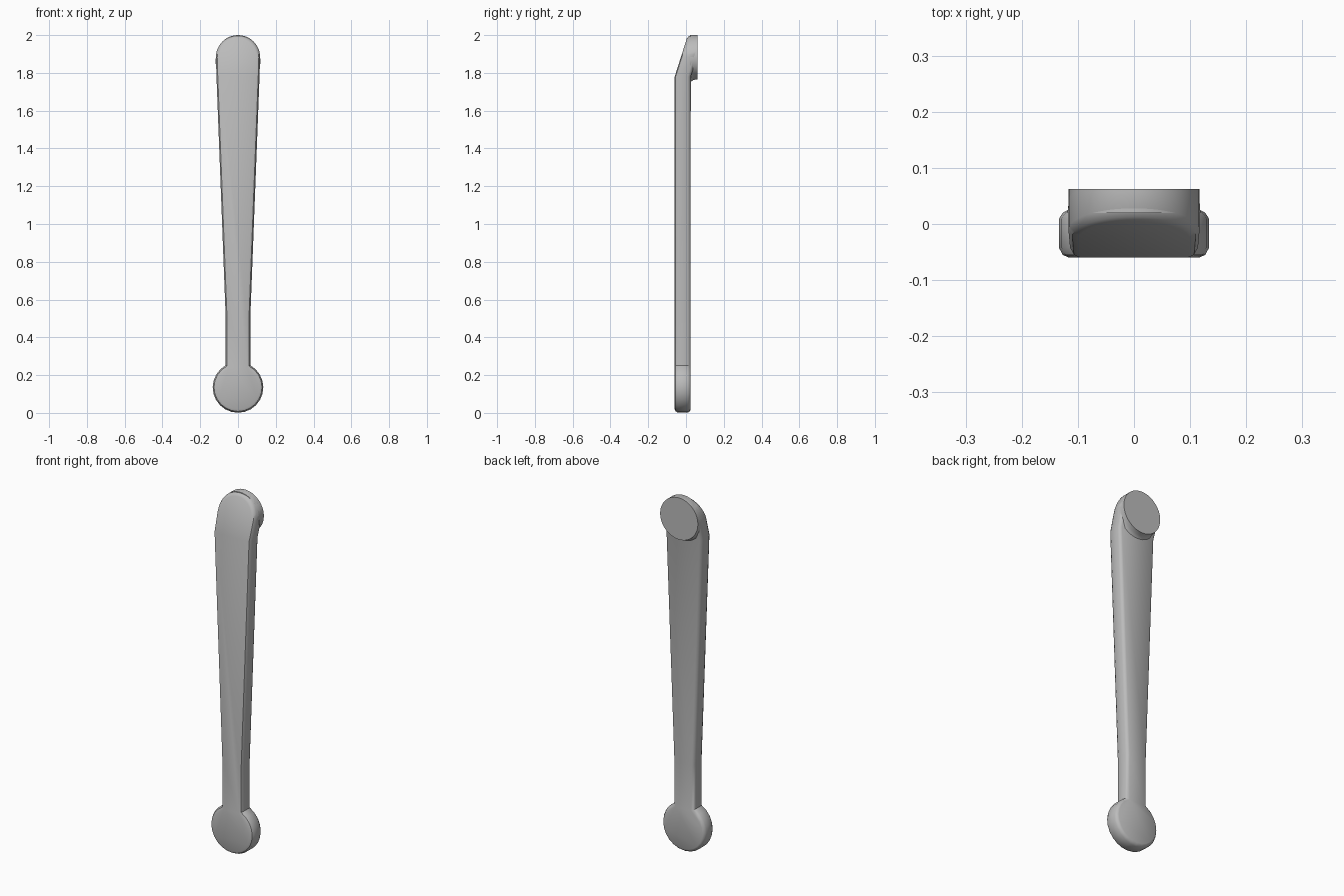
import bpy, bmesh
from math import sin, cos, pi, asin, radians
from mathutils import Vector

if "Cube" in bpy.data.objects:
    bpy.data.objects.remove(bpy.data.objects["Cube"], do_unlink=True)

grey = bpy.data.materials.new("plain grey")
grey.use_nodes = True
COLOUR = (0.5, 0.5, 0.5, 1)
grey.diffuse_color = COLOUR
grey.node_tree.nodes["Principled BSDF"].inputs["Base Color"].default_value = COLOUR

FRONT, BACK, END = -0.06, 0.025, 0.062
BEND_Z, SLOPE = 1.78, 0.07 / 0.22
HEAD_Z, HEAD_R = 1.883, 0.117
FOOT_Z, FOOT_R, NECK = 0.135, 0.134, 0.065


def arc(z, radius, start, stop, count):
    return [Vector((radius * cos(start + (stop - start) * i / count),
                    z + radius * sin(start + (stop - start) * i / count)))
            for i in range(count + 1)]


def inset(points, amount):
    """Offset a counter-clockwise outline inwards with mitred corners."""
    result = []
    for i, p in enumerate(points):
        a = (p - points[i - 1]).normalized()
        b = (points[(i + 1) % len(points)] - p).normalized()
        na, nb = Vector((-a.y, a.x)), Vector((-b.y, b.x))
        result.append(p + (na + nb) * (amount / (1 + na.dot(nb))))
    return result


def loft(name, rings, angle):
    """Join rings of 3D points, front to back, and cap both ends."""
    bm = bmesh.new()
    loops = [[bm.verts.new(p) for p in ring] for ring in rings]
    for a, b in zip(loops, loops[1:]):
        for i in range(len(a)):
            j = (i + 1) % len(a)
            bm.faces.new((a[i], a[j], b[j], b[i]))
    caps = [bm.faces.new(loops[0]), bm.faces.new(loops[-1])]
    # split each cap across the bend so that both parts stay flat
    for cap in caps:
        bends = [v for v in cap.verts if abs(v.co.z - BEND_Z) < 0.005 and abs(v.co.x) > 0.08]
        if name == "handle_body" and len(bends) == 2:
            bmesh.utils.face_split(cap, bends[0], bends[1])
    bmesh.ops.recalc_face_normals(bm, faces=bm.faces)
    mesh = bpy.data.meshes.new(name)
    bm.to_mesh(mesh)
    bm.free()
    obj = bpy.data.objects.new(name, mesh)
    bpy.context.collection.objects.link(obj)
    mesh.materials.append(grey)
    bpy.ops.object.select_all(action="DESELECT")
    obj.select_set(True)
    bpy.context.view_layer.objects.active = obj
    bpy.ops.object.shade_smooth_by_angle(angle=radians(angle))
    return obj


# Outline: round foot, straight neck, widening shaft, round head
meet = pi / 2 - asin(NECK / FOOT_R)
foot = arc(FOOT_Z, FOOT_R, -pi - meet, meet, 20)
head = arc(HEAD_Z, HEAD_R, 0, pi, 24)
right = [Vector((NECK, 0.5)), Vector((0.114, BEND_Z))]
left = [Vector((-p.x, p.y)) for p in reversed(right)]
outline = foot + right + head + left


def body_ring(y, amount):
    ring = []
    for p in inset(outline, amount):
        shift = max(0, p.y - BEND_Z) * SLOPE
        ring.append((p.x, min(y + shift, END - 0.004), p.y))
    return ring


# Body with softened front and back rims, bent back at the head
loft("handle_body", [body_ring(FRONT, 0.018), body_ring(FRONT + 0.005, 0.007),
                     body_ring(FRONT + 0.018, 0), body_ring(BACK - 0.016, 0),
                     body_ring(BACK - 0.005, 0.007), body_ring(BACK, 0.016)], 35)


def boss_ring(y, flare):
    # the flare grows towards the bottom, blending into the shaft
    ring = []
    for i in range(48):
        t = 2 * pi * i / 48
        r = HEAD_R + flare * max(0, -sin(t))
        ring.append((r * cos(t), y, HEAD_Z + r * sin(t)))
    return ring


# Round mounting boss on the back of the head
loft("mounting_boss", [boss_ring(0.02, 0.022), boss_ring(0.028, 0.012),
                       boss_ring(0.04, 0.003), boss_ring(END, 0)], 40)
